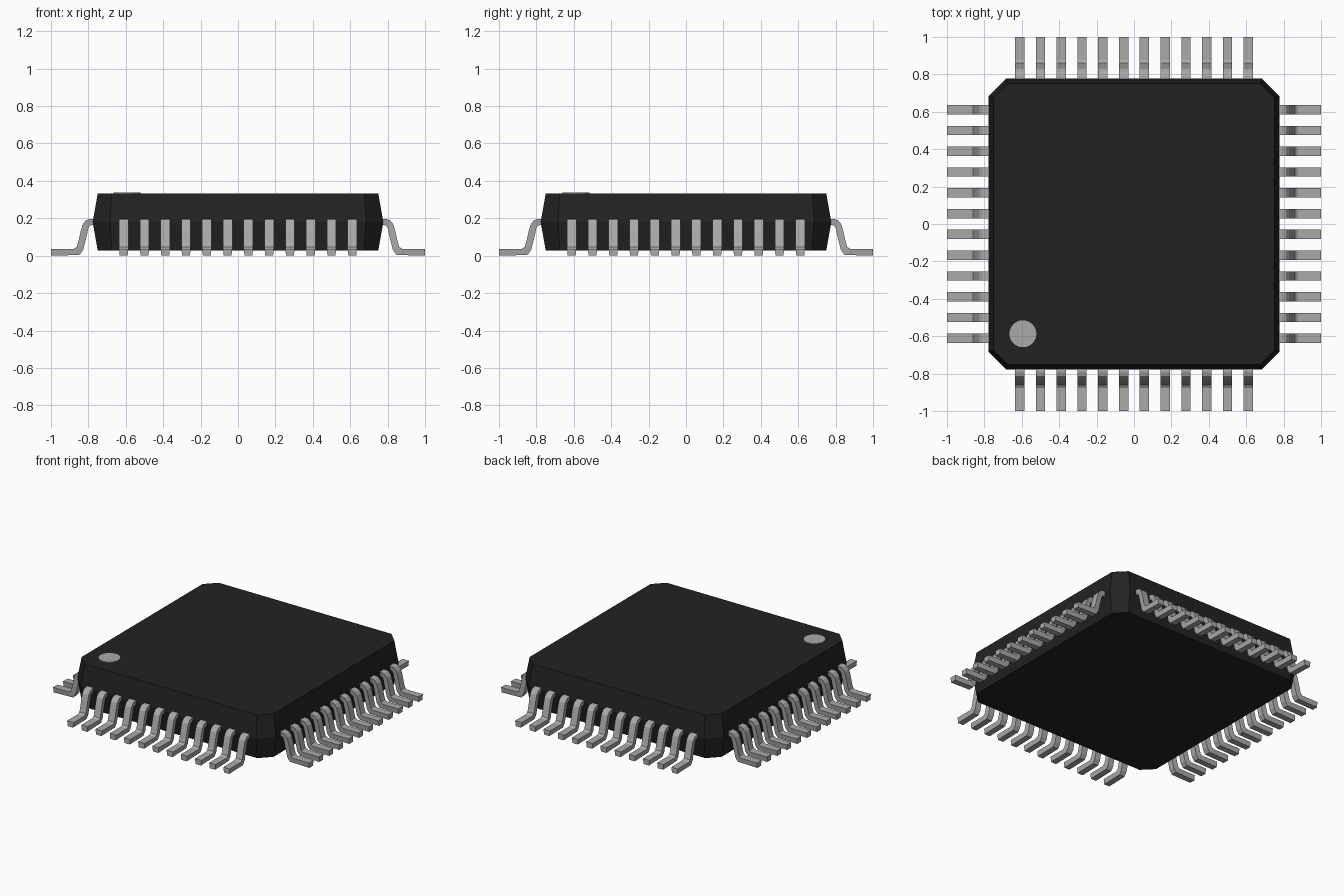
import bpy
import bmesh
import math
from mathutils import Matrix

cube = bpy.data.objects.get("Cube")
if cube:
    bpy.data.objects.remove(cube, do_unlink=True)


def make_material(name, value, roughness):
    mat = bpy.data.materials.new(name)
    mat.use_nodes = True
    colour = (value, value, value, 1.0)
    mat.diffuse_color = colour
    bsdf = mat.node_tree.nodes["Principled BSDF"]
    bsdf.inputs["Base Color"].default_value = colour
    bsdf.inputs["Roughness"].default_value = roughness
    return mat


black = make_material("black plastic", 0.016, 0.6)
grey = make_material("grey metal", 0.40, 0.5)


def finish(bm, name, mat):
    bmesh.ops.recalc_face_normals(bm, faces=bm.faces)
    mesh = bpy.data.meshes.new(name)
    bm.to_mesh(mesh)
    bm.free()
    mesh.materials.append(mat)
    obj = bpy.data.objects.new(name, mesh)
    bpy.context.collection.objects.link(obj)
    return obj


def loft(bm, rings):
    """Join equal rings of points with quads and cap both ends."""
    rings = [[bm.verts.new(p) for p in ring] for ring in rings]
    n = len(rings[0])
    for a, b in zip(rings, rings[1:]):
        for i in range(n):
            j = (i + 1) % n
            bm.faces.new((a[i], a[j], b[j], b[i]))
    bm.faces.new(rings[0])
    bm.faces.new(rings[-1])


def octagon(half, cut, z):
    """Square outline with clipped corners."""
    s = half - cut
    pts = []
    for k in range(4):
        c, sn = round(math.cos(k * math.pi / 2)), round(math.sin(k * math.pi / 2))
        for x, y in ((half, -s), (half, s)):
            pts.append((x * c - y * sn, x * sn + y * c, z))
    return pts


# Package body: widest at the mould seam
bm = bmesh.new()
loft(bm, [octagon(0.75, 0.075, 0.028),
          octagon(0.777, 0.092, 0.18),
          octagon(0.75, 0.075, 0.333)])
finish(bm, "package_body", black)

# Pin one marker: thin disc on the top face
bm = bmesh.new()
bmesh.ops.create_cone(bm, cap_ends=True, segments=32, radius1=0.072, radius2=0.072,
                      depth=0.008, matrix=Matrix.Translation((-0.594, -0.587, 0.335)))
finish(bm, "pin_one_marker", grey)

# Gull-wing lead section: matching upper and lower points from body to tip
UPPER = [(0.75, 0.197), (0.79, 0.197), (0.812, 0.19), (0.83, 0.168), (0.841, 0.13),
         (0.855, 0.07), (0.862, 0.047), (0.878, 0.037), (1.0, 0.037)]
LOWER = [(0.75, 0.163), (0.783, 0.163), (0.793, 0.16), (0.80, 0.147), (0.806, 0.12),
         (0.821, 0.06), (0.828, 0.03), (0.848, 0.004), (1.0, 0.0)]
LEAD_COUNT = 12
FIRST = 0.611
TOP_W, LOW_W = 0.025, 0.021  # half widths, slightly narrower underneath

bm = bmesh.new()
for i in range(LEAD_COUNT):
    y = -FIRST + 2 * FIRST * i / (LEAD_COUNT - 1)
    loft(bm, [[(u[0], y - TOP_W, u[1]), (u[0], y + TOP_W, u[1]),
               (l[0], y + LOW_W, max(l[1], 0.0)), (l[0], y - LOW_W, max(l[1], 0.0))]
              for u, l in zip(UPPER, LOWER)])
lead_row = finish(bm, "leads_left", grey)

# Repeat the row around the other three sides
for k, name in ((1, "leads_back"), (2, "leads_right"), (3, "leads_front")):
    row = bpy.data.objects.new(name, lead_row.data)
    row.rotation_euler.z = k * math.pi / 2
    bpy.context.collection.objects.link(row)
